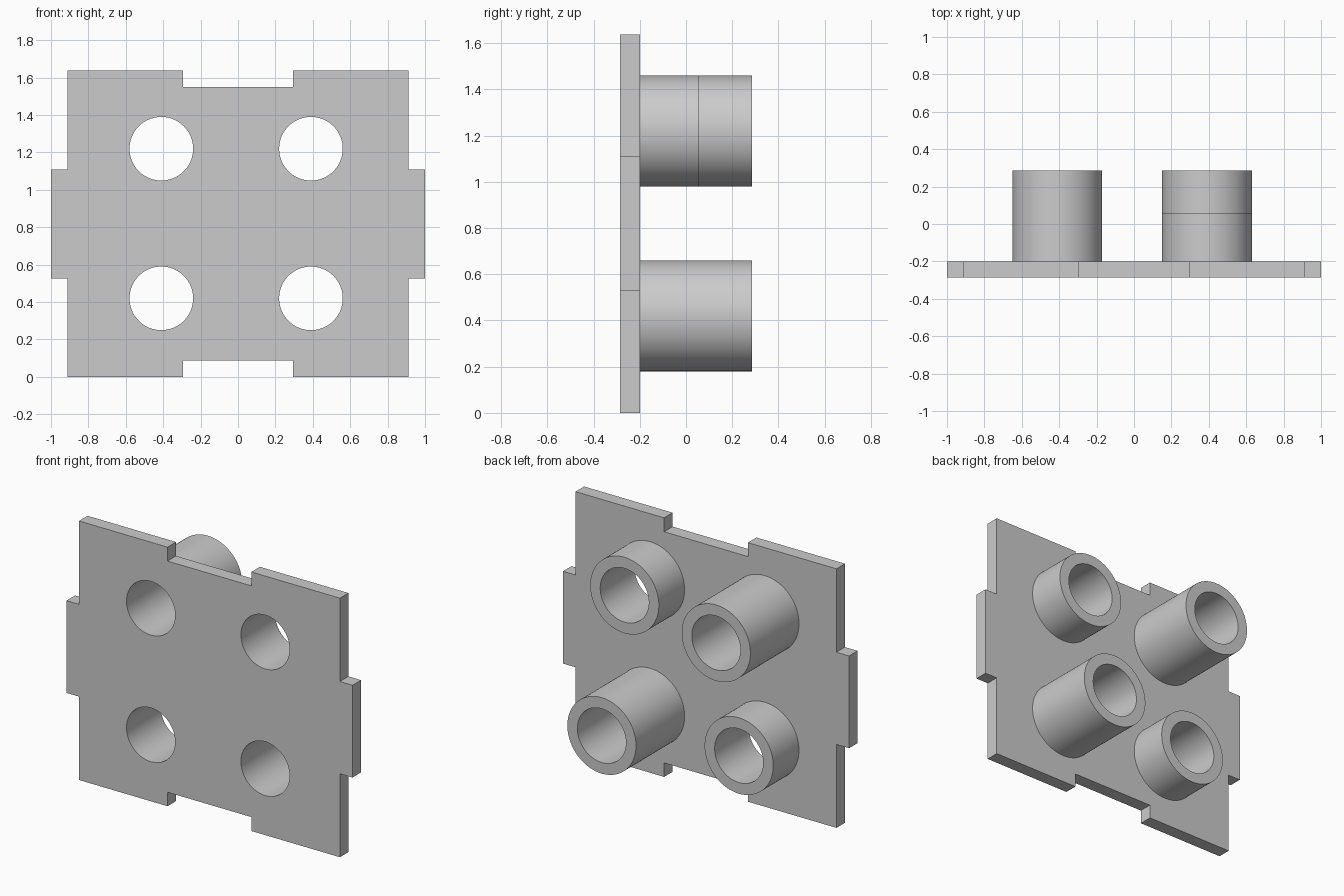
import bpy, bmesh, math

cube = bpy.data.objects.get("Cube")
if cube:
    bpy.data.objects.remove(cube, do_unlink=True)

grey = bpy.data.materials.new("light_grey")
COLOUR = (0.6, 0.6, 0.6, 1)
grey.diffuse_color = COLOUR
grey.use_nodes = True
grey.node_tree.nodes["Principled BSDF"].inputs["Base Color"].default_value = COLOUR


def circle(cx, cz, r, n=96):
    return [(cx + r * math.cos(2 * math.pi * i / n),
             cz + r * math.sin(2 * math.pi * i / n)) for i in range(n)]


def extrude_profile(name, loops, y0, y1):
    """Fill closed x-z loops (inner loops become holes) and extrude from y0 to y1."""
    curve = bpy.data.curves.new(name + "_profile", 'CURVE')
    curve.dimensions = '2D'
    curve.fill_mode = 'BOTH'
    curve.extrude = (y1 - y0) / 2
    for loop in loops:
        spline = curve.splines.new('POLY')
        spline.points.add(len(loop) - 1)
        for point, (x, z) in zip(spline.points, loop):
            point.co = (x, z, 0, 1)
        spline.use_cyclic_u = True
    helper = bpy.data.objects.new(name + "_profile", curve)
    bpy.context.collection.objects.link(helper)
    graph = bpy.context.evaluated_depsgraph_get()
    mesh = bpy.data.meshes.new_from_object(helper.evaluated_get(graph))
    bpy.data.objects.remove(helper, do_unlink=True)
    bpy.data.curves.remove(curve)

    # Weld caps to walls and stand the profile upright
    bm = bmesh.new()
    bm.from_mesh(mesh)
    bmesh.ops.remove_doubles(bm, verts=bm.verts, dist=1e-5)
    for v in bm.verts:
        x, z, d = v.co
        v.co = (x, (y0 + y1) / 2 - d, z)
    bmesh.ops.recalc_face_normals(bm, faces=bm.faces)
    bm.to_mesh(mesh)
    bm.free()

    mesh.name = name
    mesh.materials.clear()
    mesh.materials.append(grey)
    obj = bpy.data.objects.new(name, mesh)
    bpy.context.collection.objects.link(obj)
    bpy.ops.object.select_all(action='DESELECT')
    obj.select_set(True)
    bpy.context.view_layer.objects.active = obj
    bpy.ops.object.shade_smooth_by_angle(angle=math.radians(30))
    return obj


FRONT, BACK = -0.285, -0.2      # plate faces
SHORT, LONG = 0.057, 0.285      # tube ends
HOLE_R, TUBE_R = 0.17, 0.24
H, W, TAB = 1.637, 0.912, 0.088
NOTCH, TAB_LOW, TAB_HIGH = 0.293, 0.527, 1.11

tubes = {
    "upper_left_tube": (0.39, 1.22, SHORT),
    "upper_right_tube": (-0.41, 1.22, LONG),
    "lower_left_tube": (0.39, 0.42, LONG),
    "lower_right_tube": (-0.41, 0.42, SHORT),
}

# Plate with side tabs, top and bottom notches and four round holes
right_half = [(NOTCH, TAB), (NOTCH, 0), (W, 0), (W, TAB_LOW), (1, TAB_LOW),
              (1, TAB_HIGH), (W, TAB_HIGH), (W, H), (NOTCH, H), (NOTCH, H - TAB)]
outline = right_half + [(-x, z) for x, z in reversed(right_half)]
holes = [circle(x, z, HOLE_R) for x, z, _ in tubes.values()]
extrude_profile("plate", [outline] + holes, FRONT, BACK)

# Hollow tubes on the back of the plate
for name, (x, z, end) in tubes.items():
    extrude_profile(name, [circle(x, z, TUBE_R), circle(x, z, HOLE_R)], BACK, end)
